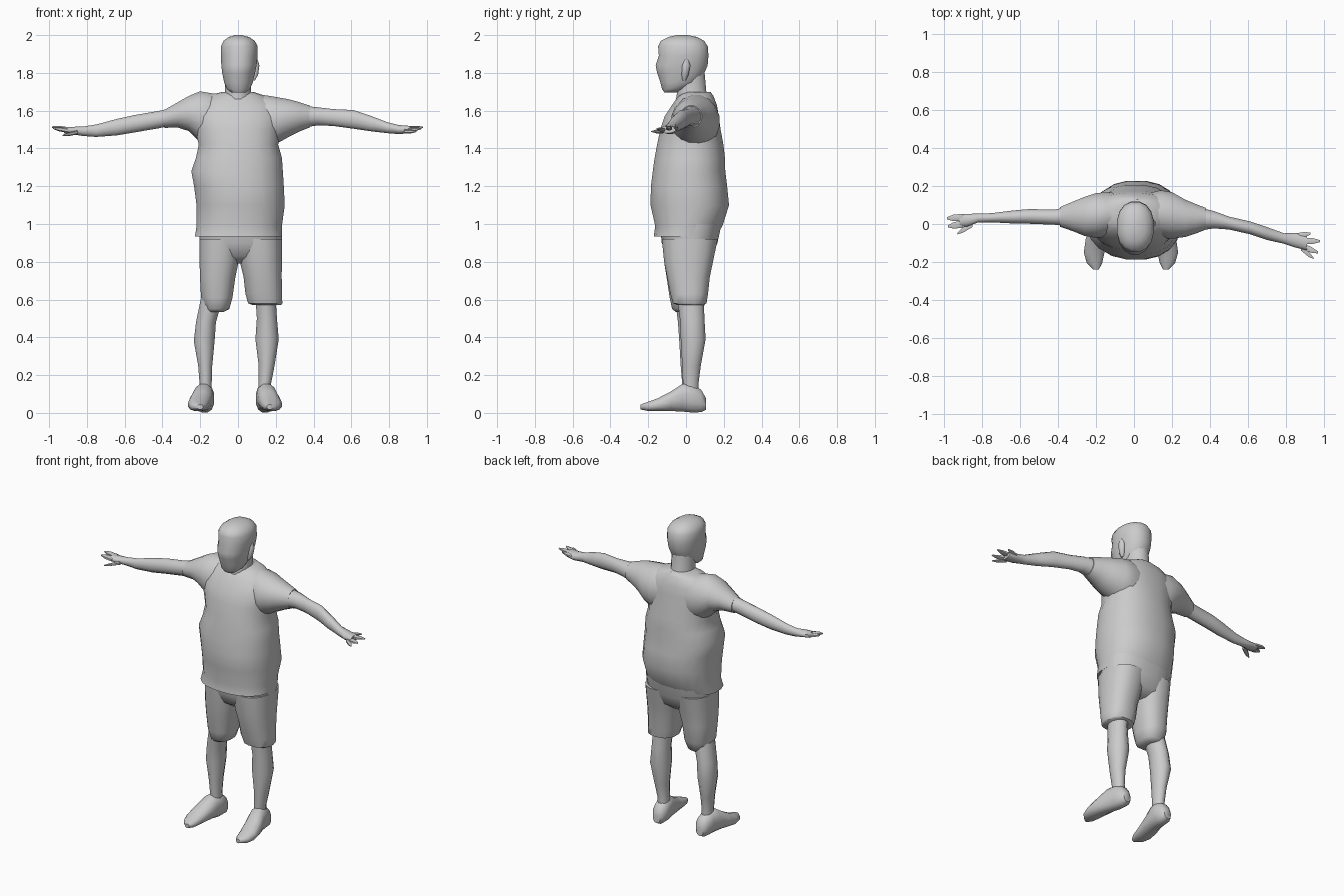
import bpy, bmesh, math

grey = bpy.data.materials.new("plain grey")
grey.diffuse_color = (0.6, 0.6, 0.6, 1)


def loft(name, axis, rings, sides=16, power=2.0):
    """Skin of closed rings along an axis; ring = (position, min a, max a, min b, max b)."""
    bm = bmesh.new()
    loops = []
    for p, a0, a1, b0, b1 in rings:
        loop = []
        for i in range(sides):
            t = 2 * math.pi * (i + 0.5) / sides
            c, s = math.cos(t), math.sin(t)
            a = (a0 + a1) / 2 + (a1 - a0) / 2 * math.copysign(abs(c) ** (2 / power), c)
            b = (b0 + b1) / 2 + (b1 - b0) / 2 * math.copysign(abs(s) ** (2 / power), s)
            co = {"x": (p, a, b), "y": (a, p, b), "z": (a, b, p)}[axis]
            loop.append(bm.verts.new(co))
        loops.append(loop)
    for lo, hi in zip(loops, loops[1:]):
        for i in range(sides):
            j = (i + 1) % sides
            bm.faces.new((lo[i], lo[j], hi[j], hi[i]))
    bm.faces.new(loops[0])
    bm.faces.new(loops[-1])
    bmesh.ops.recalc_face_normals(bm, faces=bm.faces)
    mesh = bpy.data.meshes.new(name)
    bm.to_mesh(mesh)
    bm.free()
    mesh.materials.append(grey)
    obj = bpy.data.objects.new(name, mesh)
    bpy.context.collection.objects.link(obj)
    bpy.ops.object.select_all(action="DESELECT")
    obj.select_set(True)
    bpy.context.view_layer.objects.active = obj
    bpy.ops.object.shade_smooth_by_angle(angle=math.radians(50))
    return obj


# Loose shirt body, fuller at the belly and back
loft("shirt_body", "z", [
    (0.935, -0.23, 0.235, -0.172, 0.16), (0.99, -0.222, 0.235, -0.165, 0.195),
    (1.10, -0.222, 0.25, -0.19, 0.23), (1.20, -0.235, 0.245, -0.188, 0.22),
    (1.28, -0.25, 0.24, -0.178, 0.21), (1.35, -0.225, 0.235, -0.168, 0.208),
    (1.42, -0.21, 0.215, -0.155, 0.20), (1.50, -0.23, 0.225, -0.138, 0.185),
    (1.57, -0.235, 0.23, -0.115, 0.175), (1.63, -0.22, 0.21, -0.075, 0.165),
    (1.68, -0.16, 0.14, -0.04, 0.145), (1.70, -0.08, 0.08, -0.01, 0.13)], 20, 2.3)

# Neck, head and the one exposed ear
loft("neck", "z", [(1.62, -0.08, 0.08, -0.06, 0.13), (1.69, -0.07, 0.07, -0.05, 0.11),
                   (1.80, -0.07, 0.07, -0.06, 0.10)])
loft("head", "z", [
    (1.695, -0.035, 0.04, -0.115, -0.05), (1.715, -0.06, 0.065, -0.128, 0.0),
    (1.75, -0.075, 0.08, -0.138, 0.075), (1.80, -0.085, 0.092, -0.155, 0.10),
    (1.84, -0.09, 0.10, -0.163, 0.117), (1.89, -0.092, 0.106, -0.146, 0.121),
    (1.94, -0.092, 0.106, -0.15, 0.118), (1.97, -0.078, 0.09, -0.135, 0.098),
    (1.99, -0.05, 0.06, -0.095, 0.06), (2.0, -0.015, 0.02, -0.05, 0.01)], 16, 2.2)
loft("ear", "z", [(1.76, 0.07, 0.09, -0.02, 0.0), (1.79, 0.07, 0.108, -0.025, 0.015),
                  (1.84, 0.07, 0.115, -0.022, 0.025), (1.87, 0.08, 0.105, -0.01, 0.015)], 8)

# Sleeves running from the chest to the upper arms
loft("right_sleeve", "x", [
    (-0.06, -0.04, 0.16, 1.40, 1.685), (-0.14, -0.07, 0.17, 1.40, 1.695),
    (-0.20, -0.075, 0.165, 1.43, 1.705), (-0.26, -0.065, 0.145, 1.49, 1.68),
    (-0.32, -0.04, 0.12, 1.51, 1.645), (-0.39, -0.015, 0.09, 1.508, 1.605)])
loft("left_sleeve", "x", [
    (0.06, -0.04, 0.16, 1.40, 1.69), (0.14, -0.075, 0.18, 1.40, 1.685),
    (0.20, -0.08, 0.17, 1.42, 1.675), (0.27, -0.07, 0.13, 1.46, 1.662),
    (0.33, -0.05, 0.105, 1.49, 1.645), (0.38, -0.03, 0.085, 1.51, 1.628)])

# Bare arms with flattened palms
loft("right_arm", "x", [
    (-0.33, -0.015, 0.095, 1.525, 1.62), (-0.42, -0.005, 0.077, 1.505, 1.60),
    (-0.55, 0.0, 0.08, 1.483, 1.578), (-0.64, 0.002, 0.072, 1.468, 1.558),
    (-0.75, 0.008, 0.058, 1.46, 1.528), (-0.82, 0.008, 0.055, 1.465, 1.517),
    (-0.88, -0.015, 0.055, 1.475, 1.515), (-0.92, -0.015, 0.05, 1.48, 1.515)], 12)
loft("left_arm", "x", [
    (0.32, -0.04, 0.095, 1.505, 1.63), (0.42, -0.025, 0.07, 1.52, 1.62),
    (0.50, -0.03, 0.04, 1.518, 1.61), (0.61, -0.055, 0.015, 1.503, 1.605),
    (0.70, -0.085, -0.015, 1.49, 1.575), (0.79, -0.105, -0.048, 1.48, 1.54),
    (0.85, -0.125, -0.045, 1.475, 1.525), (0.91, -0.14, -0.055, 1.48, 1.52)], 12)


# Tapered fingers and thumbs
def finger(name, start, end, r):
    rings = []
    for t, k in ((0, 1), (0.6, 0.9), (1, 0.3)):
        x, y, z = (s + (e - s) * t for s, e in zip(start, end))
        rings.append((x, y - r * k, y + r * k, z - r * k * 0.6, z + r * k * 0.6))
    loft(name, "x", rings, 6)


finger("right_finger_upper", (-0.90, 0.035, 1.50), (-0.985, 0.03, 1.513), 0.022)
finger("right_finger_lower", (-0.90, 0.0, 1.495), (-0.98, -0.012, 1.508), 0.022)
finger("right_thumb", (-0.85, 0.0, 1.485), (-0.93, -0.05, 1.468), 0.018)
finger("left_finger_upper", (0.88, -0.09, 1.505), (0.98, -0.09, 1.512), 0.02)
finger("left_finger_middle", (0.88, -0.115, 1.495), (0.97, -0.15, 1.505), 0.02)
finger("left_finger_lower", (0.88, -0.125, 1.49), (0.945, -0.18, 1.49), 0.018)
finger("left_thumb", (0.85, -0.065, 1.50), (0.93, -0.05, 1.515), 0.018)

# Shorts: seat and two baggy legs
loft("shorts_seat", "z", [(0.79, -0.15, 0.17, -0.04, 0.09), (0.83, -0.195, 0.22, -0.10, 0.14),
                          (0.90, -0.205, 0.234, -0.13, 0.168), (1.0, -0.21, 0.234, -0.14, 0.19)],
     20, 2.4)
loft("shorts_right_leg", "z", [
    (0.535, -0.165, -0.075, -0.055, 0.07), (0.55, -0.175, -0.045, -0.075, 0.09),
    (0.61, -0.197, -0.028, -0.088, 0.115), (0.72, -0.203, -0.012, -0.105, 0.125),
    (0.80, -0.205, 0.005, -0.118, 0.14), (0.92, -0.205, 0.02, -0.13, 0.165)], 16, 2.4)
loft("shorts_left_leg", "z", [
    (0.572, 0.075, 0.23, -0.05, 0.095), (0.58, 0.052, 0.236, -0.07, 0.11),
    (0.63, 0.038, 0.235, -0.085, 0.118), (0.72, 0.028, 0.233, -0.102, 0.128),
    (0.80, 0.008, 0.234, -0.118, 0.145), (0.92, -0.01, 0.234, -0.13, 0.17)], 16, 2.4)

# Lower legs
loft("right_leg", "z", [
    (0.08, -0.205, -0.14, -0.02, 0.065), (0.16, -0.205, -0.138, -0.022, 0.062),
    (0.25, -0.212, -0.135, -0.03, 0.075), (0.38, -0.236, -0.122, -0.038, 0.10),
    (0.48, -0.224, -0.115, -0.045, 0.095), (0.60, -0.20, -0.08, -0.06, 0.085)], 12)
loft("left_leg", "z", [
    (0.08, 0.105, 0.175, -0.015, 0.07), (0.16, 0.108, 0.177, -0.018, 0.068),
    (0.25, 0.108, 0.195, -0.022, 0.08), (0.39, 0.09, 0.218, -0.03, 0.106),
    (0.50, 0.098, 0.208, -0.035, 0.10), (0.62, 0.09, 0.20, -0.05, 0.095)], 12)

# Shoes, toes turned outward; widths follow a curving centre line
shoe = [(0.105, 0.0, 0.025, 0.015, 0.08), (0.08, 0.0, 0.045, 0.002, 0.125),
        (0.03, 0.003, 0.05, 0.0, 0.155), (-0.02, 0.012, 0.053, 0.005, 0.155),
        (-0.08, 0.026, 0.058, 0.008, 0.115), (-0.15, 0.038, 0.056, 0.008, 0.078),
        (-0.205, 0.036, 0.042, 0.01, 0.058), (-0.24, 0.028, 0.015, 0.018, 0.045)]
for name, side, base in (("right_shoe", -1, 0.172), ("left_shoe", 1, 0.14)):
    loft(name, "y", [(y, side * (base + c) - w, side * (base + c) + w, z0, z1)
                     for y, c, w, z0, z1 in shoe], 12, 2.3)
